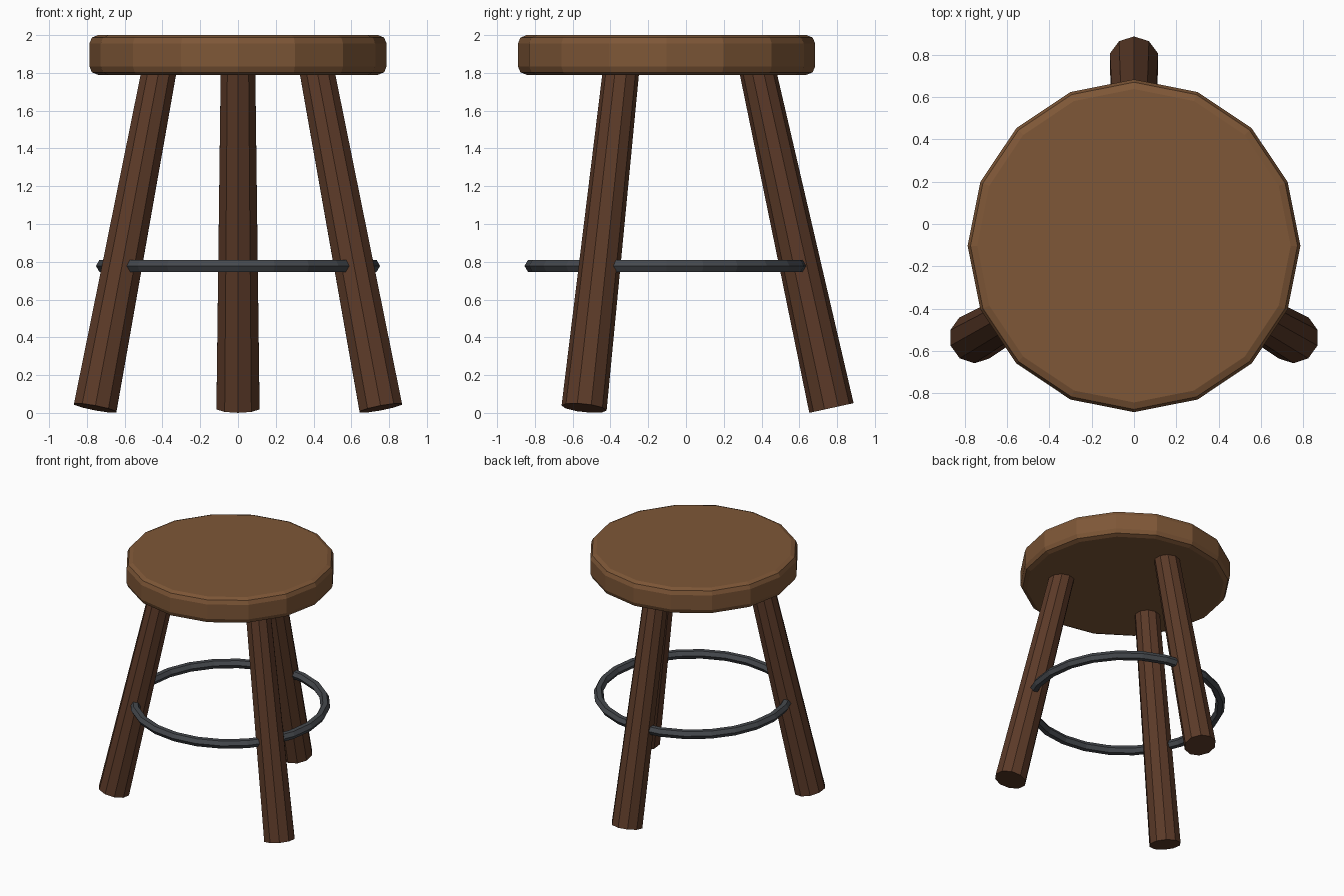
import bpy
import math
from mathutils import Vector

if "Cube" in bpy.data.objects:
    bpy.data.objects.remove(bpy.data.objects["Cube"])

CY = -0.103  # shared axis of seat, legs and ring


def material(name, rgb):
    m = bpy.data.materials.new(name)
    m.diffuse_color = (*rgb, 1)
    m.use_nodes = True
    m.node_tree.nodes["Principled BSDF"].inputs["Base Color"].default_value = m.diffuse_color
    return m


def build(name, verts, faces, mat):
    mesh = bpy.data.meshes.new(name)
    mesh.from_pydata(verts, [], faces)
    mesh.materials.append(mat)
    obj = bpy.data.objects.new(name, mesh)
    bpy.context.collection.objects.link(obj)
    return obj


def tube(name, p0, p1, r0, r1, sides, mat):
    """Tapered prism from p0 to p1, with one corner facing +y."""
    p0, p1 = Vector(p0), Vector(p1)
    rot = Vector((0, 0, 1)).rotation_difference(p1 - p0)
    verts = []
    for p, r in ((p0, r0), (p1, r1)):
        for i in range(sides):
            a = math.pi / 2 + math.tau * i / sides
            verts.append(p + rot @ Vector((r * math.cos(a), r * math.sin(a), 0)))
    faces = [(i, (i + 1) % sides, sides + (i + 1) % sides, sides + i)
             for i in range(sides)]
    faces += [tuple(reversed(range(sides))), tuple(range(sides, 2 * sides))]
    return build(name, verts, faces, mat)


seat_wood = material("seat_wood", (0.21, 0.095, 0.038))
leg_wood = material("leg_wood", (0.105, 0.042, 0.021))
iron = material("iron", (0.06, 0.066, 0.075))

# Round seat with softened rims
seat = tube("seat", (0, CY, 1.79), (0, CY, 2.0), 0.787, 0.787, 16, seat_wood)
bevel = seat.modifiers.new("rim", 'BEVEL')
bevel.width = 0.045
bevel.segments = 2
bevel.limit_method = 'ANGLE'
bevel.angle_limit = math.radians(40)

# Three splayed, tapered legs
for name, deg in (("back_leg", 90), ("left_leg", 210), ("right_leg", 330)):
    c, s = math.cos(math.radians(deg)), math.sin(math.radians(deg))
    tube(name, (0.873 * c, CY + 0.873 * s, 0.026),
         (0.478 * c, CY + 0.478 * s, 1.83), 0.12, 0.096, 10, leg_wood)

# Metal foot ring running through the legs
SEG, SIDES, R, T = 24, 6, 0.716, 0.036
verts = []
for i in range(SEG):
    a = math.tau * i / SEG
    for j in range(SIDES):
        b = math.tau * j / SIDES
        rad = R + T * math.cos(b)
        verts.append((rad * math.cos(a), CY + rad * math.sin(a),
                      0.778 + T * math.sin(b)))
faces = [(i * SIDES + j, (i + 1) % SEG * SIDES + j,
          (i + 1) % SEG * SIDES + (j + 1) % SIDES, i * SIDES + (j + 1) % SIDES)
         for i in range(SEG) for j in range(SIDES)]
build("foot_ring", verts, faces, iron)
